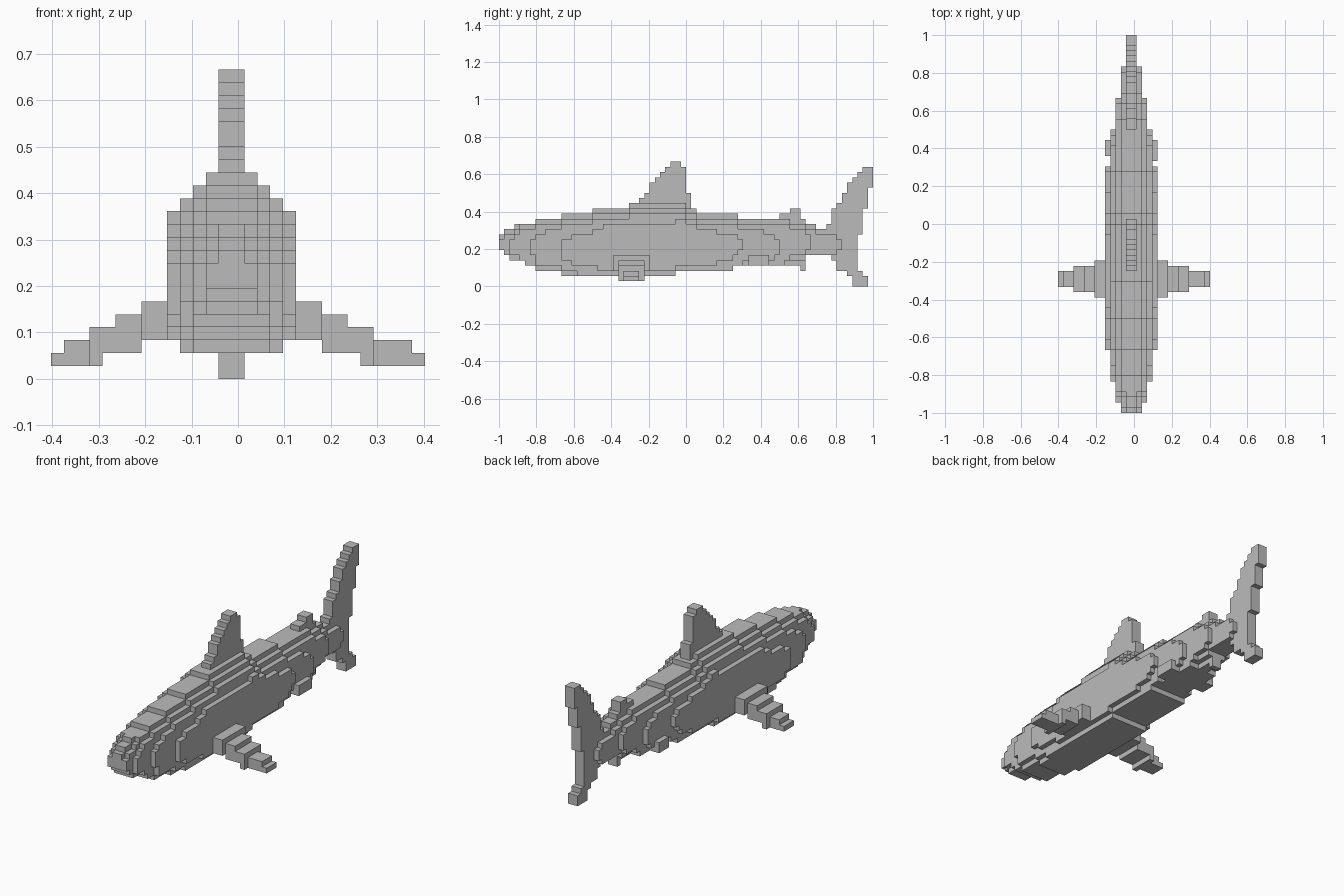
import bpy
from mathutils import Vector

cube = bpy.data.objects.get("Cube")
if cube:
    bpy.data.objects.remove(cube)

UNIT = 1 / 36                                # edge of one block
ORIGIN = Vector((-0.5 * UNIT, -1.0, 0.0))    # centre plane, nose, ground

grey = bpy.data.materials.new("shark_grey")
grey.use_nodes = True
grey.diffuse_color = (0.5, 0.5, 0.5, 1)
grey.node_tree.nodes["Principled BSDF"].inputs["Base Color"].default_value = (0.5, 0.5, 0.5, 1)


def step(table, y):
    """Value of the last table entry at or before y."""
    return [v for start, v in table if start <= y][-1]


def blend(table, y):
    """Linear interpolation through the table."""
    for (a, va), (b, vb) in zip(table, table[1:]):
        if a <= y <= b:
            return va + (vb - va) * (y - a) / (b - a)
    return table[-1][1]


def box(x0, x1, y0, y1, z0, z1):
    return {(x, y, z) for x in range(x0, x1) for y in range(y0, y1) for z in range(z0, z1)}


def plate(columns):
    """Fin two blocks thick, from (y, bottom, top) columns."""
    cells = set()
    for y, low, high in columns:
        cells |= box(-1, 1, y, y + 1, low, high)
    return cells


# Body: rounded back, flatter belly
TOP = [(0, 10), (1, 11), (3, 12), (7, 13), (12, 14), (18, 15), (25, 16),
       (36, 15), (38, 14), (46, 13), (59, 12), (61, 11)]
BELLY = [(0, 7), (1, 6), (2, 5), (5, 4), (7, 3), (12, 2), (34, 3), (45, 4), (55, 5), (59, 6)]
WIDTH = [(0, 1.5), (2, 2.5), (6, 3.5), (12, 4.5), (20, 5.1), (30, 5.2),
         (40, 5), (47, 4.5), (54, 3.5), (60, 2.5), (66, 1.5)]


def body_cells():
    cells = set()
    for y in range(66):
        low, high = step(BELLY, y), step(TOP, y)
        mid, half = (low + high) / 2, (high - low) / 2
        for z in range(low, high):
            t = (z + 0.5 - mid) / half
            power = 2 if t > 0 else 4
            w = max(1, round(blend(WIDTH, y + 0.5) * (1 - abs(t) ** power) ** (1 / power)))
            cells |= box(-w, w, y, y + 1, z, z + 1)
    return cells


def pectoral_cells(side):
    """Drooping side fin; the left one is a block longer."""
    span = 15 if side > 0 else 14
    cells = set()
    for d in range(4, span):
        low = 1 if d >= 10 else 2 if d >= 7 else 3
        high = 2 if d == span - 1 else max(3, 6 - max(0, d - 5) // 2)
        front, back = (22, 29) if d < 7 else (23, 28) if d < 11 else (24, 27)
        x = d if side > 0 else -d - 1
        cells |= box(x, x + 1, front, back, low, high)
    return cells


def pelvic_cells(side):
    return box(3, 5, 48, 52, 4, 6) if side > 0 else box(-5, -3, 49, 52, 4, 6)


DORSAL_TOPS = [16, 16, 17, 18, 20, 21, 22, 23, 24, 24, 23, 18]
parts = {
    "body": body_cells(),
    "dorsal_fin": plate([(25 + i, 13, top) for i, top in enumerate(DORSAL_TOPS)]),
    "rear_dorsal_fin": plate([(54, 11, 14), (55, 11, 14), (56, 11, 15), (57, 11, 15)]),
    "anal_fin": plate([(55, 4, 7), (56, 4, 7), (57, 4, 7), (58, 3, 7)]),
    "tail_fin": plate([(63, 6, 12), (64, 5, 15), (65, 3, 16), (66, 3, 18), (67, 2, 20),
                       (68, 0, 21), (69, 10, 22), (69, 0, 3), (70, 15, 23), (70, 0, 2),
                       (71, 19, 23)]),
    "left_pectoral_fin": pectoral_cells(1),
    "right_pectoral_fin": pectoral_cells(-1),
    "left_pelvic_fin": pelvic_cells(1),
    "right_pelvic_fin": pelvic_cells(-1),
}
solid = set().union(*parts.values())


def build(name, cells):
    """Mesh holding only the outer faces of the blocks."""
    index, faces = {}, []
    for cell in sorted(cells):
        for axis in range(3):
            u, v = (axis + 1) % 3, (axis + 2) % 3
            for side in (0, 1):
                near = list(cell)
                near[axis] += 2 * side - 1
                if tuple(near) in solid:
                    continue
                face = []
                for du, dv in ((0, 0), (1, 0), (1, 1), (0, 1)):
                    corner = list(cell)
                    corner[axis] += side
                    corner[u] += du
                    corner[v] += dv
                    face.append(index.setdefault(tuple(corner), len(index)))
                faces.append(face if side else face[::-1])
    mesh = bpy.data.meshes.new(name)
    mesh.from_pydata([ORIGIN + Vector(c) * UNIT for c in index], [], faces)
    mesh.materials.append(grey)
    bpy.context.collection.objects.link(bpy.data.objects.new(name, mesh))


# Each block belongs to the first part that claims it
taken = set()
for name, cells in parts.items():
    build(name, cells - taken)
    taken |= cells
